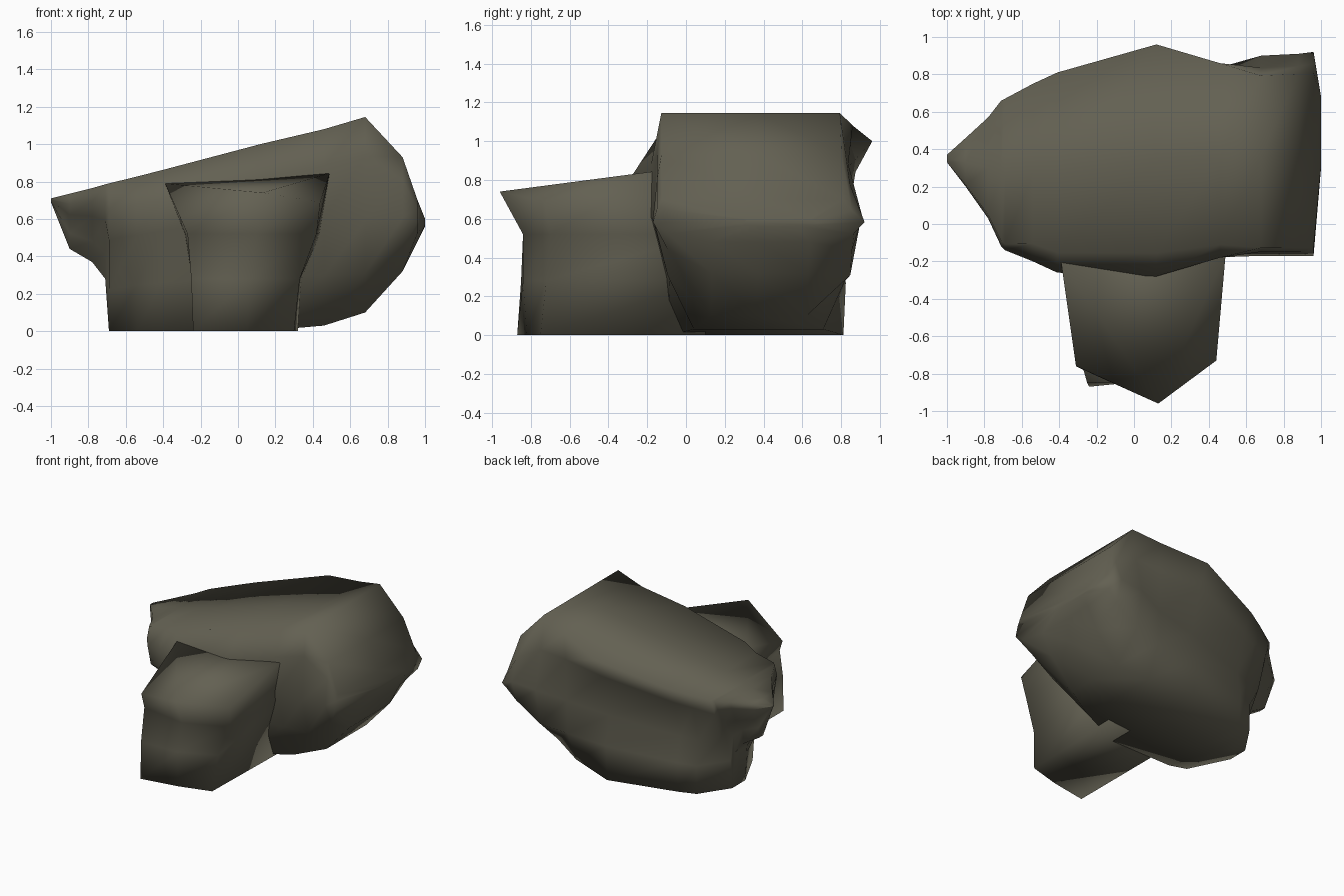
import bpy, bmesh

cube = bpy.data.objects.get("Cube")
if cube:
    bpy.data.objects.remove(cube, do_unlink=True)

stone = bpy.data.materials.new("dark_olive_stone")
stone.use_nodes = True
stone.diffuse_color = (0.125, 0.118, 0.085, 1)
stone.node_tree.nodes["Principled BSDF"].inputs["Base Color"].default_value = stone.diffuse_color


def loft(name, rings):
    """Skin closed rings of equal length, fan-cap both ends, shade smooth."""
    bm = bmesh.new()
    loops = [[bm.verts.new(p) for p in ring] for ring in rings]
    count = len(loops[0])
    for low, high in zip(loops, loops[1:]):
        for i in range(count):
            j = (i + 1) % count
            bm.faces.new((low[i], low[j], high[j], high[i]))
    for end in (loops[0], loops[-1]):
        fan = end[2:] + end[:2]
        for a, b in zip(fan[1:], fan[2:]):
            bm.faces.new((fan[0], a, b))
    bmesh.ops.recalc_face_normals(bm, faces=bm.faces)
    mesh = bpy.data.meshes.new(name)
    bm.to_mesh(mesh)
    bm.free()
    mesh.materials.append(stone)
    obj = bpy.data.objects.new(name, mesh)
    bpy.context.collection.objects.link(obj)
    bpy.ops.object.select_all(action="DESELECT")
    obj.select_set(True)
    bpy.context.view_layer.objects.active = obj
    bpy.ops.object.shade_smooth()


# Large boulder sections: wedge at the thin end, overhang in the middle, bulge at the thick end
wedge = [(.48, 0), (.44, .28), (.05, .62), (0, .82), (.04, 1), (.5, 1),
         (1, 1), (.95, .84), (.86, .55), (.7, .28), (.68, 0), (.6, 0)]
overhang = [(.15, 0), (.12, .3), (.02, .62), (0, .82), (.1, 1), (.5, 1),
            (1, 1), (.93, .84), (.86, .5), (.89, .27), (.88, 0), (.5, 0)]
bulge = [(.28, 0), (.07, .2), (0, .47), (.02, .8), (.04, 1), (.5, 1),
         (.9, 1), (.94, .75), (1, .47), (.95, .2), (.74, 0), (.5, 0)]

# Stations along x: x, front y, back y, underside z, top z
stations = [
    (-1, .33, .37, .69, .71), (-.9, .2, .46, .44, .735),
    (-.78, .03, .57, .37, .765), (-.71, -.12, .66, .28, .785),
    (-.69, -.14, .67, 0, .79), (-.54, -.2, .75, 0, .827),
    (-.41, -.26, .81, 0, .86), (.12, -.28, .96, 0, 1),
    (.46, -.19, .91, .03, 1.08), (.68, -.17, .9, .1, 1.145),
    (.88, -.17, .91, .32, .93), (.96, -.17, .92, .48, .7),
    (1, .3, .68, .56, .6)]


def boulder_section(x, front, back, low, high):
    mix = min(max((x - .3) / .35, 0), 1)
    start = wedge if x < -.6 else overhang
    ring = []
    for (ua, va), (ub, vb) in zip(start, bulge):
        u, v = ua + (ub - ua) * mix, va + (vb - va) * mix
        ring.append((x, front + u * (back - front), low + v * (high - low)))
    return ring


loft("large_boulder", [boulder_section(*s) for s in stations])

# Small boulder: stacked outlines, then a top that climbs back into the large one
layers = [
    (0, [(-.24, .1), (-.24, -.87), (.05, -.82), (.3, -.75), (.32, .1)]),
    (.28, [(-.25, .1), (-.25, -.85), (.06, -.84), (.33, -.72), (.34, .1)]),
    (.52, [(-.29, .1), (-.27, -.78), (.1, -.84), (.42, -.7), (.44, .1)])]
top = [(-.39, -.2, .79), (-.31, -.76, .61), (.13, -.96, .74),
       (.44, -.73, .69), (.49, -.16, .845)]
loft("small_boulder", [[(x, y, z) for x, y in outline] for z, outline in layers] + [top])
